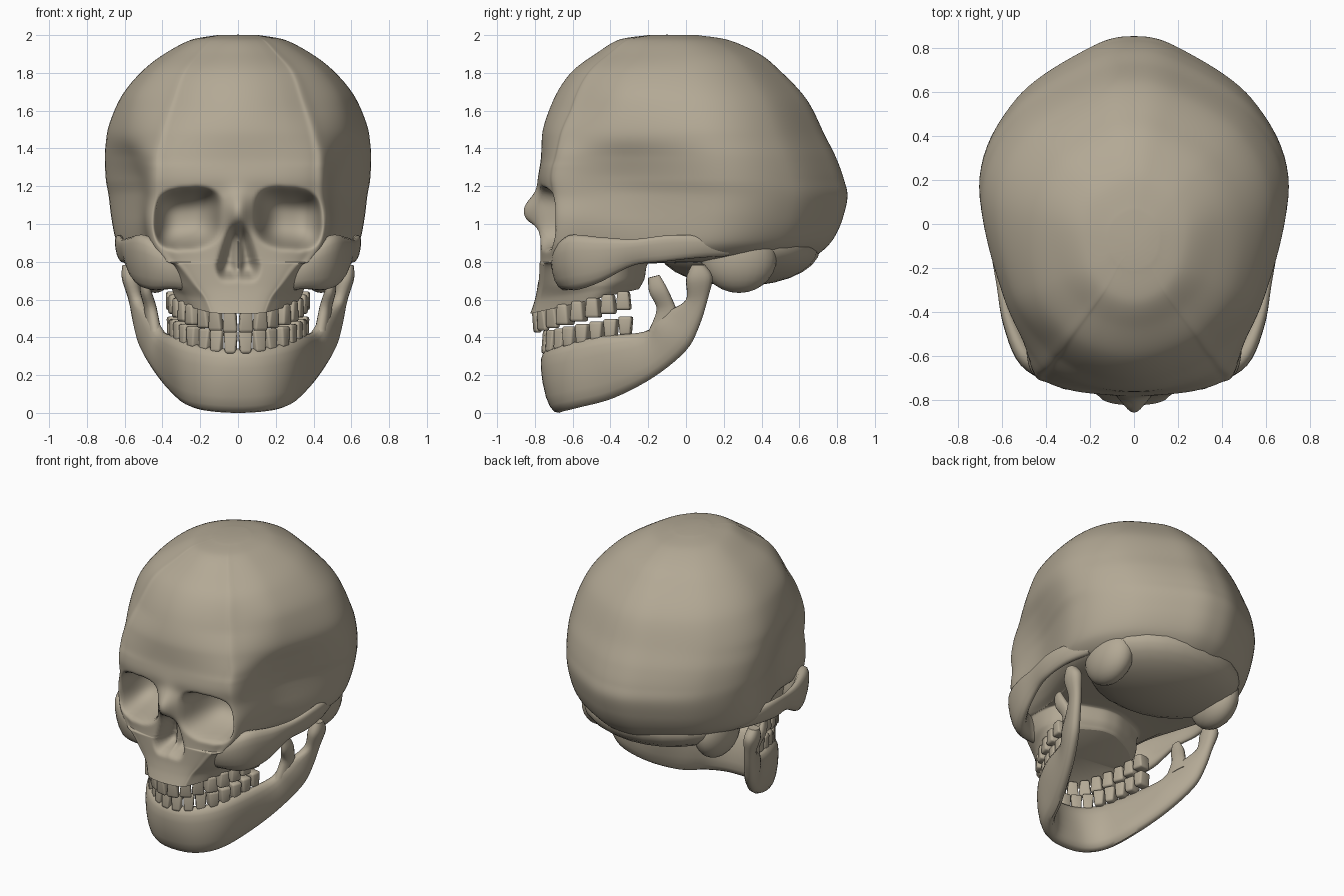
import bpy, bmesh, math
from mathutils import Vector, Matrix

if "Cube" in bpy.data.objects:
    bpy.data.objects.remove(bpy.data.objects["Cube"])

bone = bpy.data.materials.new("aged_bone")
bone.diffuse_color = (0.45, 0.395, 0.30, 1)
bone.use_nodes = True
bone.node_tree.nodes["Principled BSDF"].inputs["Base Color"].default_value = bone.diffuse_color


def finish(name, bm, angle=50):
    bmesh.ops.recalc_face_normals(bm, faces=bm.faces)
    me = bpy.data.meshes.new(name)
    bm.to_mesh(me)
    bm.free()
    me.materials.append(bone)
    ob = bpy.data.objects.new(name, me)
    bpy.context.collection.objects.link(ob)
    bpy.ops.object.select_all(action='DESELECT')
    ob.select_set(True)
    bpy.context.view_layer.objects.active = ob
    bpy.ops.object.shade_smooth_by_angle(angle=math.radians(angle))
    return ob


def skin(bm, rings, lift=(0, 0)):
    """Bridge closed rings of points and close both ends with fans."""
    vs = [[bm.verts.new(p) for p in r] for r in rings]
    n = len(vs[0])
    for a, b in zip(vs, vs[1:]):
        for i in range(n):
            bm.faces.new((a[i], a[(i + 1) % n], b[(i + 1) % n], b[i]))
    for ring, up in ((vs[0], lift[0]), (vs[-1], lift[1])):
        c = sum((v.co for v in ring), Vector()) / n + Vector((0, 0, up))
        cv = bm.verts.new(c)
        for i in range(n):
            bm.faces.new((ring[i], ring[(i + 1) % n], cv))


def catmull(a, b, c, d, t):
    return 0.5 * (2 * b + (c - a) * t + (2 * a - 5 * b + 4 * c - d) * t * t
                  + (3 * b - a - 3 * c + d) * t ** 3)


def monotone(p, i, t):
    """Shape-preserving interpolation between p[i] and p[i+1]."""
    def slope(k):
        if k == 0 or k == len(p) - 1:
            return 0 if k else p[1] - p[0]
        u, v = p[k] - p[k - 1], p[k + 1] - p[k]
        return 0 if u * v <= 0 else 2 * u * v / (u + v)
    h = t * t * (3 - 2 * t)
    return (p[i] * (1 - h) + p[i + 1] * h + slope(i) * t * (1 - t) ** 2
            - slope(i + 1) * t * t * (1 - t))


def carve(x, y, z):
    """Eye sockets, nose opening and nasal bridge on the front of the face."""
    if y > -0.56:
        return y
    ax, front = abs(x), y
    y -= 0.10 * math.exp(-(x / 0.065) ** 2 - ((z - 1.07) / (0.09 if z > 1.07 else 0.13)) ** 2)
    q = (abs(ax - 0.27) / 0.168) ** 3 + (abs(z - 1.03 + 0.1 * (ax - 0.27)) / 0.152) ** 3
    if q < 1:
        y = max(y, front + 0.29 * (1 - q) ** 0.6)
    half = min(0.11, 0.02 + 0.09 * (1.02 - z) / 0.24)
    if 0.72 < z < 1.02 and ax < half:
        y += 0.15 * min(1, (1 - ax / half) * 3) * (0.5 + 0.5 * min(1, ax / 0.03)) \
            * min(1, (z - 0.72) / 0.02, (1.02 - z) / 0.08)
    return y


# Cranium and upper jaw: z, front y, brow x, temple x, widest x, back y, tilt
LEVELS = [
    (2.00, -0.20, .07, .10, .11, 0.06, 0), (1.98, -0.34, .14, .20, .23, 0.20, 0),
    (1.90, -0.48, .23, .34, .39, 0.39, 0), (1.80, -0.61, .32, .46, .515, 0.51, 0),
    (1.65, -0.705, .38, .555, .63, 0.645, 0), (1.47, -0.762, .44, .59, .695, 0.735, 0),
    (1.35, -0.768, .465, .56, .705, 0.795, 0), (1.24, -0.782, .465, .53, .70, 0.835, 0),
    (1.15, -0.77, .465, .52, .685, 0.855, 0), (1.03, -0.765, .48, .52, .67, 0.83, 0),
    (0.90, -0.77, .46, .50, .64, 0.765, 0), (0.82, -0.775, .41, .43, .55, 0.66, 0),
    (0.80, -0.777, .39, .38, .46, 0.57, 0), (0.79, -0.778, .34, .36, .36, -0.20, 0),
    (0.68, -0.785, .25, .33, .36, -0.22, .03), (0.60, -0.80, .19, .28, .345, -0.24, .07),
    (0.525, -0.825, .16, .25, .33, -0.25, .13)]
cols = list(zip(*LEVELS))
rings = []
for i in range(len(LEVELS) - 1):
    for k in range(8 + (i == len(LEVELS) - 2)):
        z, yf, xc, xt, xm, yb, tilt = (monotone(c, i, k / 8) for c in cols)
        L = yb - yf
        w = min(1, max(0, (z - 1.3) / 0.3))      # flat brow below, round dome above
        half = [(u * xc, a + (b - a) * w) for u, a, b in
                ((.3, .003, .010), (.6, .014, .039), (.84, .036, .076), (1, .074, .108))]
        half += [(xt, .28), (xm, .6), (.78 * xm, .825), (.3 * xm, .967)]
        loop = [(0, 0)] + half + [(0, 1)] + [(-x, f) for x, f in reversed(half)]
        m, ring = len(loop), []
        for j in range(m):
            q = [loop[(j + o) % m] for o in (-1, 0, 1, 2)]
            for s in range(10):
                x, f = (catmull(*[p[a] for p in q], s / 10) for a in (0, 1))
                ring.append((x, carve(x, yf + f * L, z), z + tilt * f))
        rings.append(ring)
bm = bmesh.new()
skin(bm, rings, (0.002, 0.08))
face = [v for v in bm.verts if v.co.y < -0.42 and 0.68 < v.co.z < 1.3]
for _ in range(4):      # soften the rims of the openings
    bmesh.ops.smooth_vert(bm, verts=face, factor=0.5, use_axis_x=True, use_axis_y=True, use_axis_z=True)
finish("cranium", bm, 80)


def loft(bm, stations, sides=16, steps=5):
    """Sweep a flattened oval whose long axis joins each bottom and top point."""
    n = len(stations)
    fine = []
    for i in range(n - 1):
        q = [stations[min(max(i + o, 0), n - 1)] for o in (-1, 0, 1, 2)]
        for k in range(steps + (i == n - 2)):
            fine.append([catmull(*[p[a] for p in q], k / steps) for a in range(7)])
    mids = [(Vector(f[:3]) + Vector(f[3:6])) / 2 for f in fine]
    out = []
    for i, f in enumerate(fine):
        axis = (Vector(f[3:6]) - Vector(f[:3])) / 2
        way = mids[min(i + 1, len(mids) - 1)] - mids[max(i - 1, 0)]
        side = axis.cross(way).normalized() * f[6] / 2
        ring = []
        for k in range(sides):
            a = 2 * math.pi * k / sides
            c, s = math.cos(a), math.sin(a)
            ring.append(mids[i] + axis * math.copysign(abs(c) ** .85, c)
                        + side * math.copysign(abs(s) ** .85, s))
        out.append(ring)
    skin(bm, out)


def flip(stations):
    return [(-a, b, c, -d, e, f, t) for a, b, c, d, e, f, t in stations]


# Stations: bottom point, top point, thickness
JAW = [
    (.14, -.65, .008, .13, -.70, .345, .12), (.24, -.56, .03, .25, -.61, .37, .11),
    (.31, -.38, .08, .34, -.45, .405, .10), (.41, -.17, .19, .40, -.22, .43, .09),
    (.495, 0, .33, .44, -.16, .49, .09), (.535, .07, .46, .47, -.09, .54, .08),
    (.56, .12, .62, .53, 0, .60, .07), (.575, .14, .72, .565, .0, .71, .09),
    (.58, .10, .785, .575, .03, .785, .07)]
CORONOID = [
    (.47, -.02, .48, .43, -.20, .43, .07), (.48, -.06, .57, .45, -.155, .55, .06),
    (.50, -.10, .66, .48, -.195, .64, .055), (.50, -.14, .73, .49, -.20, .715, .03)]
CHEEK = [
    (.19, -.60, .62, .21, -.62, .80, .08), (.33, -.63, .655, .36, -.67, .86, .12),
    (.45, -.58, .65, .49, -.62, .94, .11), (.53, -.46, .69, .57, -.45, .93, .08),
    (.575, -.28, .78, .61, -.28, .92, .055), (.61, -.12, .80, .635, -.10, .94, .05),
    (.60, .06, .82, .62, .06, .94, .06), (.55, .22, .83, .57, .22, .92, .06)]

# Lower jaw
bm = bmesh.new()
loft(bm, flip(JAW)[::-1] + [(0, -.67, 0, 0, -.73, .34, .12)] + JAW)
finish("lower_jaw", bm)

for label, mirror in (("right", False), ("left", True)):
    for part, path in (("jaw_prong", CORONOID), ("cheekbone_arch", CHEEK)):
        bm = bmesh.new()
        loft(bm, flip(path) if mirror else path)
        finish(f"{part}_{label}", bm)


def ellipsoid(name, centre, radii):
    bm = bmesh.new()
    bmesh.ops.create_uvsphere(bm, u_segments=24, v_segments=14, radius=1,
                              matrix=Matrix.Translation(centre) @ Matrix.Diagonal((*radii, 1)))
    finish(name, bm)


# Underside of the skull and the bony lumps behind the ears
ellipsoid("skull_base", (0, .28, .87), (.54, .43, .20))
for s, label in ((1, "right"), (-1, "left")):
    ellipsoid("ear_lump_" + label, (s * .44, .28, .82), (.12, .20, .185))


# Teeth follow an elliptical arch, evenly spaced by arc length
def teeth(name, semi_x, semi_y, z0, rise, down):
    cy, last = -.20, 1.42
    pts = [(semi_x * math.sin(last * i / 200), cy - semi_y * math.cos(last * i / 200))
           for i in range(201)]
    run = [0]
    for a, b in zip(pts, pts[1:]):
        run.append(run[-1] + math.dist(a, b))
    pitch = run[-1] / 8
    bm = bmesh.new()
    for k in range(8):
        i = min(range(201), key=lambda j: abs(run[j] - (k + .5) * pitch))
        x, y = pts[i]
        ahead, behind = pts[min(i + 2, 200)], pts[max(i - 2, 0)]
        ang = math.atan2(ahead[1] - behind[1], ahead[0] - behind[0])
        thick = .055 if k < 3 else .085
        tall = .12 - .003 * k
        z = z0 + rise * (y - cy + semi_y) / semi_y
        for s in (1, -1):
            tooth = bmesh.new()
            bmesh.ops.create_cube(tooth, size=1)
            for v in tooth.verts:
                if (v.co.z > 0) == down:      # narrow neck at the gum
                    v.co.x *= .75
                elif k < 3:                   # chisel edge on front teeth
                    v.co.y *= .6
            bmesh.ops.bevel(tooth, geom=tooth.edges[:], offset=.14, segments=2,
                            profile=.5, affect='EDGES')
            tooth.transform(Matrix.Translation((s * x, y, z)) @ Matrix.Rotation(s * ang, 4, 'Z')
                            @ Matrix.Diagonal((pitch * .96, thick, tall, 1)))
            me = bpy.data.meshes.new("tooth_tmp")
            tooth.to_mesh(me)
            tooth.free()
            bm.from_mesh(me)
            bpy.data.meshes.remove(me)
    finish(name, bm)


teeth("upper_teeth", .345, .59, .485, .14, True)
teeth("lower_teeth", .34, .54, .375, .11, False)
